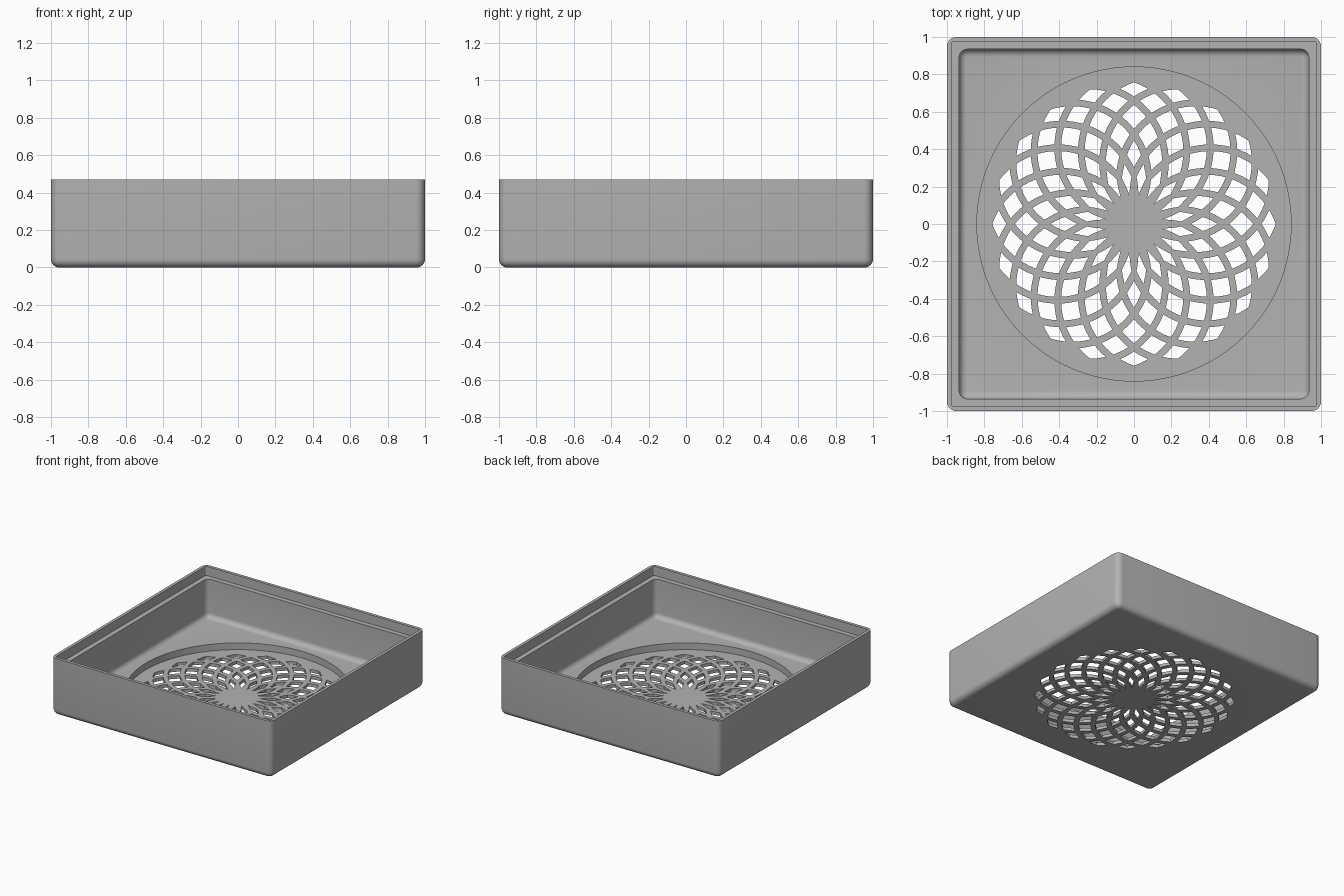
import bpy, bmesh
from math import sin, cos, pi, radians

if "Cube" in bpy.data.objects:
    bpy.data.objects.remove(bpy.data.objects["Cube"], do_unlink=True)

HEIGHT, FLOOR, GRATE = 0.47, 0.08, 0.025
PETALS, REACH, BAR = 20, 0.815, 0.018
STEP = pi / PETALS


def new_object(name, bm):
    bmesh.ops.recalc_face_normals(bm, faces=bm.faces)
    mesh = bpy.data.meshes.new(name)
    bm.to_mesh(mesh)
    bm.free()
    obj = bpy.data.objects.new(name, mesh)
    bpy.context.collection.objects.link(obj)
    return obj


def rounded_square(bm, half, z, radius, steps=6):
    ring = []
    for corner in range(4):
        base = corner * pi / 2
        sx = 1 if corner in (0, 3) else -1
        sy = 1 if corner < 2 else -1
        for i in range(steps + 1):
            a = base + i / steps * pi / 2
            ring.append(bm.verts.new((sx * (half - radius) + radius * cos(a),
                                      sy * (half - radius) + radius * sin(a), z)))
    return ring


def prism(bm, outline, z0, z1):
    low = [bm.verts.new((x, y, z0)) for x, y in outline]
    high = [bm.verts.new((x, y, z1)) for x, y in outline]
    bm.faces.new(low[::-1])
    bm.faces.new(high)
    for i in range(len(low)):
        j = (i + 1) % len(low)
        bm.faces.new((low[i], low[j], high[j], high[i]))


def fillet(half, z, radius, corner, steps=6):
    # quarter-round from the flat (inset) up to the upright wall
    angles = [i / steps * pi / 2 for i in range(steps + 1)]
    return [(half - radius * (1 - sin(a)), z + radius * (1 - cos(a)),
             corner - radius * (1 - sin(a))) for a in angles]


# Tray shell: rounded squares lofted from the underside, over the rim, to the floor
profile = fillet(1, 0, 0.045, 0.05)
profile += [(1, HEIGHT, 0.05), (0.975, HEIGHT, 0.01),
            (0.975, HEIGHT - 0.075, 0.01), (0.935, HEIGHT - 0.075, 0.045)]
profile += fillet(0.935, FLOOR, 0.04, 0.045)[::-1]
bm = bmesh.new()
rings = [rounded_square(bm, *p) for p in profile]
for a, b in zip(rings, rings[1:]):
    for i in range(len(a)):
        j = (i + 1) % len(a)
        bm.faces.new((a[i], a[j], b[j], b[i]))
bm.faces.new(rings[0][::-1])
bm.faces.new(rings[-1])
tray = new_object("drain_tray", bm)

# Round recess in the floor
bm = bmesh.new()
prism(bm, [(0.84 * cos(2 * pi * i / 96), 0.84 * sin(2 * pi * i / 96)) for i in range(96)],
      GRATE, FLOOR + 0.1)
recess = new_object("recess_cutter", bm)


# Lattice of overlapping circles through the centre: openings between the bars
def bar_angle(u):
    width = BAR * min(1, (REACH * cos(u) / 0.3) ** 2)
    return 2 * width / (REACH * sin(2 * u))


def opening(centre_u, axis, steps=5):
    ends = []
    for side in (-1, 1):
        u = centre_u
        for _ in range(30):
            u = centre_u + side * (STEP - bar_angle(u))
        ends.append(u)
    samples = [ends[0] + (centre_u - ends[0]) * i / steps for i in range(steps)]
    samples += [centre_u + (ends[1] - centre_u) * i / steps for i in range(steps + 1)]
    spread = [max(0, STEP - abs(u - centre_u) - bar_angle(u)) for u in samples]
    sides = [(u, axis + s) for u, s in zip(samples, spread)]
    sides += [(u, axis - s) for u, s in list(zip(samples, spread))[-2:0:-1]]
    return [(REACH * cos(u) * cos(t), REACH * cos(u) * sin(t)) for u, t in sides]


bm = bmesh.new()
for row in range(3, 9):
    for k in range(PETALS):
        axis = (2 * k + (row + 1) % 2) * STEP
        prism(bm, opening(row * STEP, axis), -0.1, FLOOR)
holes = new_object("lattice_cutter", bm)

# Cut the recess and the lattice
bpy.context.view_layer.objects.active = tray
for cutter in (recess, holes):
    cutter.hide_render = True
    mod = tray.modifiers.new(cutter.name, "BOOLEAN")
    mod.operation, mod.solver, mod.object = "DIFFERENCE", "EXACT", cutter
    bpy.ops.object.modifier_apply(modifier=mod.name)
    bpy.data.objects.remove(cutter, do_unlink=True)

# Plain grey material
grey = bpy.data.materials.new("light_grey")
grey.use_nodes = True
color = (0.45, 0.45, 0.45, 1)
grey.diffuse_color = color
grey.node_tree.nodes["Principled BSDF"].inputs["Base Color"].default_value = color
tray.data.materials.clear()
tray.data.materials.append(grey)

bpy.ops.object.select_all(action="DESELECT")
tray.select_set(True)
bpy.ops.object.shade_smooth_by_angle(angle=radians(30))
